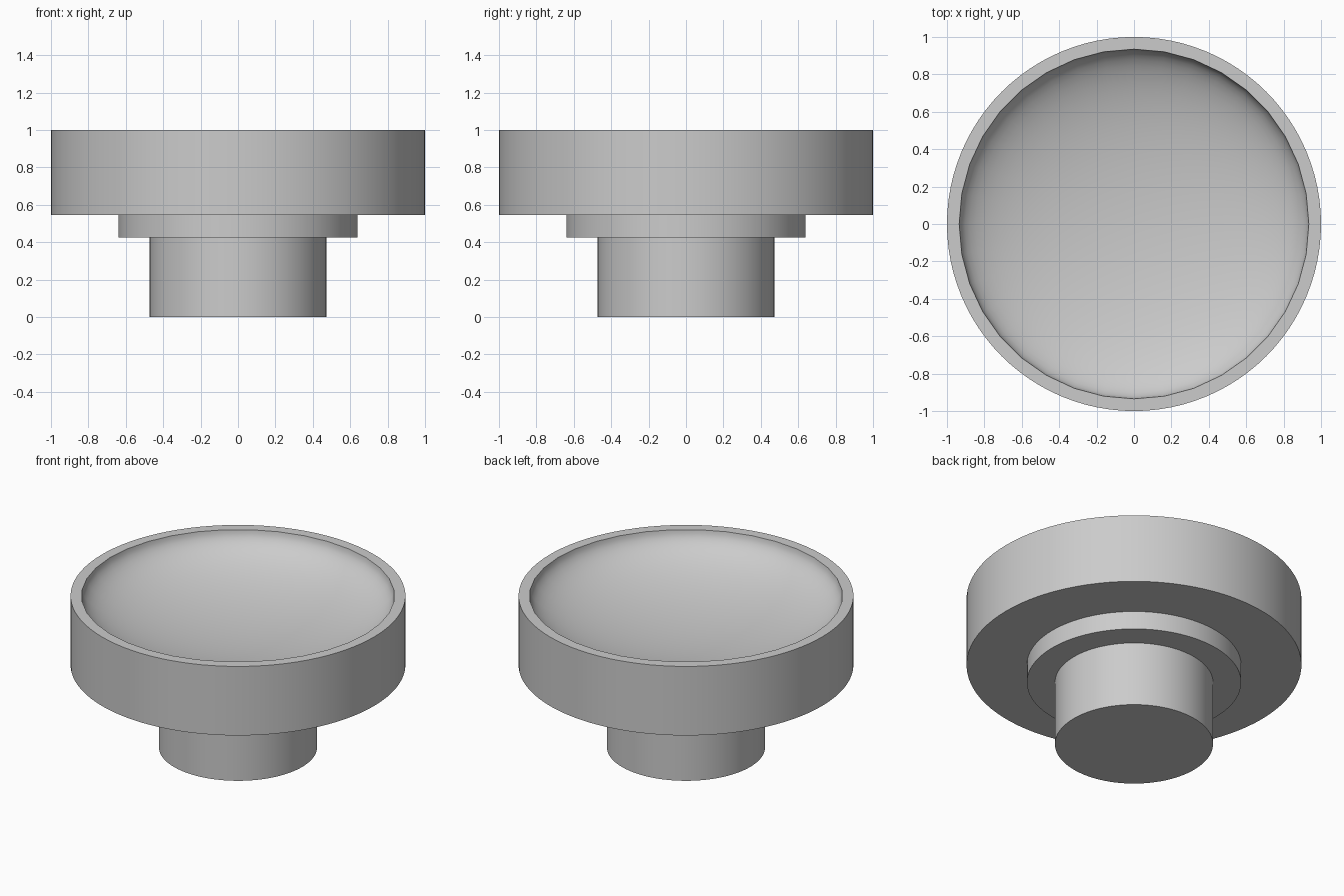
import bpy

default_cube = bpy.data.objects.get("Cube")
if default_cube:
    bpy.data.objects.remove(default_cube, do_unlink=True)

grey = bpy.data.materials.new("plain grey")
grey.use_nodes = True
GREY = (0.6, 0.6, 0.6, 1)
grey.diffuse_color = GREY
grey.node_tree.nodes["Principled BSDF"].inputs["Base Color"].default_value = GREY


def disc(name, radius, bottom, top):
    """Upright cylinder between two heights."""
    bpy.ops.mesh.primitive_cylinder_add(
        vertices=96, radius=radius, depth=top - bottom,
        location=(0, 0, (bottom + top) / 2))
    obj = bpy.context.object
    obj.name = name
    obj.data.materials.append(grey)
    return obj


# Stacked round body
stem = disc("stem", 0.472, 0, 0.425)
collar = disc("collar", 0.64, 0.425, 0.545)
bowl = disc("bowl", 1, 0.545, 1)

# Shallow rounded hollow in the bowl, cut with a flattened sphere
bpy.ops.mesh.primitive_uv_sphere_add(
    segments=36, ring_count=36, radius=1, location=(0, 0, 1.001))
cutter = bpy.context.object
cutter.name = "hollow_cutter"
cutter.scale = (0.935, 0.935, 0.27)
cutter.hide_render = True
cutter.data.materials.append(grey)

hollow = bowl.modifiers.new("hollow", "BOOLEAN")
hollow.operation = "DIFFERENCE"
hollow.solver = "EXACT"
hollow.object = cutter
bpy.ops.object.select_all(action="DESELECT")
bpy.context.view_layer.objects.active = bowl
bowl.select_set(True)
bpy.ops.object.modifier_apply(modifier=hollow.name)
bpy.data.objects.remove(cutter, do_unlink=True)

# Smooth walls with crisp rims
for part in (stem, collar, bowl):
    bpy.ops.object.select_all(action="DESELECT")
    part.select_set(True)
    bpy.context.view_layer.objects.active = part
    bpy.ops.object.shade_smooth_by_angle(angle=0.6)
